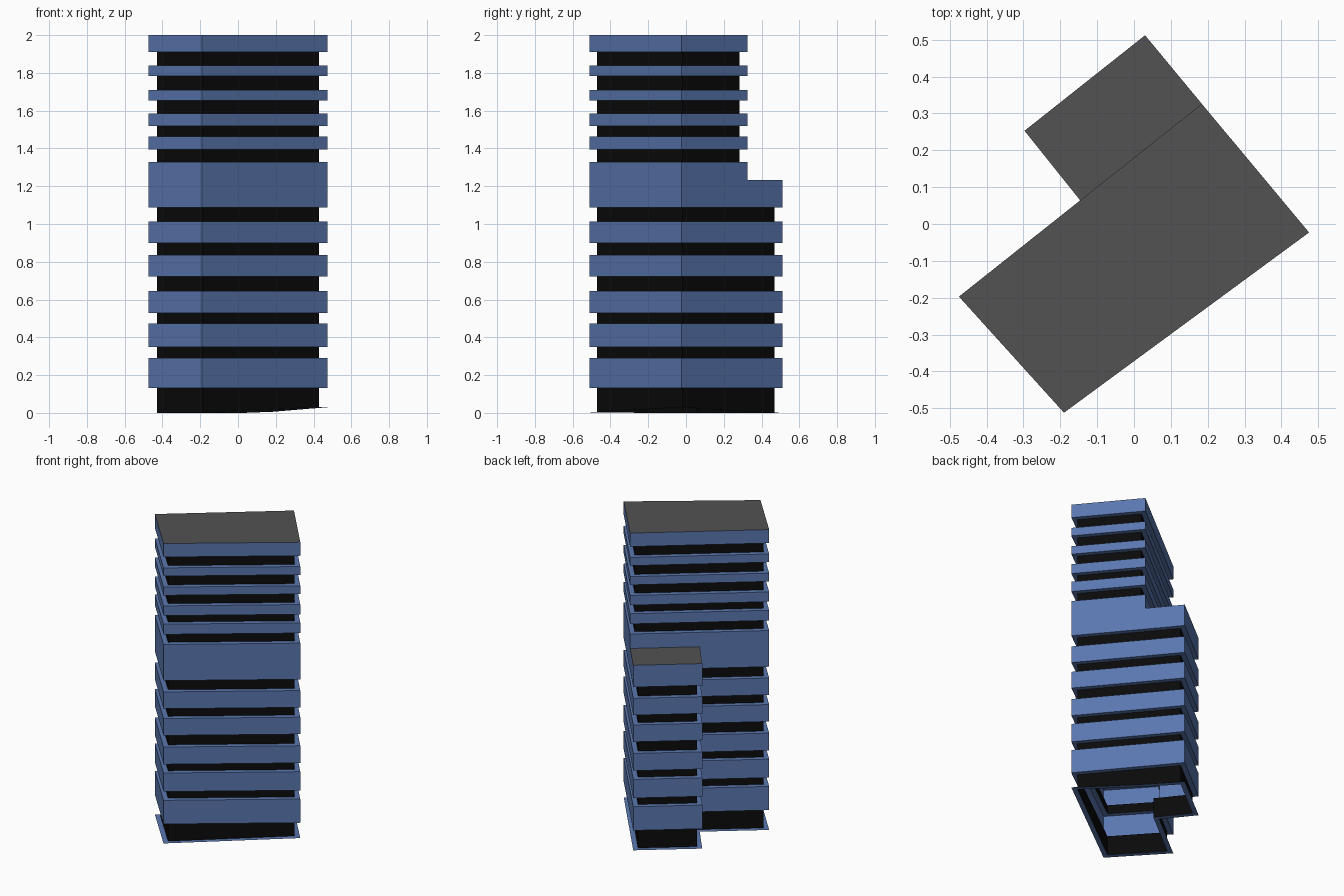
import bpy
from mathutils import Vector

if "Cube" in bpy.data.objects:
    bpy.data.objects.remove(bpy.data.objects["Cube"])


def material(name, r, g, b):
    m = bpy.data.materials.new(name)
    m.diffuse_color = (r, g, b, 1)
    m.use_nodes = True
    m.node_tree.nodes["Principled BSDF"].inputs["Base Color"].default_value = m.diffuse_color
    return m


BLUE = material("blue cladding", 0.102, 0.185, 0.43)
BLACK = material("black glazing", 0.003, 0.003, 0.003)
GREY = material("grey roofing", 0.085, 0.085, 0.085)

# Plan corners, counter-clockwise
A, B, C, D = (-0.475, -0.197), (-0.19, -0.512), (0.475, -0.023), (0.184, 0.326)
E, G, F = (0.03, 0.512), (-0.297, 0.253), (-0.146, 0.064)
LOWER = [A, B, C, D, E, G, F]
UPPER = [A, B, C, D]
INSET = 0.031
GROUND = {C: 0.03, D: 0.006, B: 0.003}     # slight rise of the site at one corner


def inset(plan, d):
    """Move every side of the plan inward by d, with mitred corners."""
    pts = [Vector(p) for p in plan]
    out = []
    for i, p in enumerate(pts):
        e1 = (p - pts[i - 1]).normalized()
        e2 = (pts[(i + 1) % len(pts)] - p).normalized()
        n1, n2 = Vector((-e1.y, e1.x)), Vector((-e2.y, e2.x))
        out.append(p + (n1 + n2) * d / (1 + n1.dot(n2)))
    return out


def add_mesh(name, verts, faces, mat):
    me = bpy.data.meshes.new(name)
    me.from_pydata(verts, [], faces)
    me.materials.append(mat)
    ob = bpy.data.objects.new(name, me)
    bpy.context.collection.objects.link(ob)
    return ob


def shell(name, plan, rows, mat):
    """Open skin round the plan; rows are (height, inset), bottom first."""
    n, verts, faces = len(plan), [], []
    for z, d in rows:
        for p, q in zip(plan, inset(plan, d)):
            verts.append((q.x, q.y, GROUND.get(p, 0) if z == 0 else z))
    for r in range(len(rows) - 1):
        for i in range(n):
            j = (i + 1) % n
            faces.append((r * n + i, r * n + j, (r + 1) * n + j, (r + 1) * n + i))
    return add_mesh(name, verts, faces, mat)


def roof(name, plan, z):
    add_mesh(name, [(x, y, z) for x, y in plan], [tuple(range(len(plan)))], GREY)


def storeys(label, plan, start, bands):
    """Alternate recessed glazing with projecting bands."""
    z = start
    for i, (lo, hi) in enumerate(bands, 1):
        shell(f"{label}_glazing_{i}", plan, [(z, INSET), (lo, INSET)], BLACK)
        rows = [(lo, INSET), (lo, 0), (hi, 0)]
        if i < len(bands):
            rows.append((hi, INSET))       # ledge; the last band meets a roof
        shell(f"{label}_band_{i}", plan, rows, BLUE)
        z = hi


# Ground-level ledge
shell("base_ledge", LOWER, [(0, 0), (0, INSET)], BLUE)

# L-shaped lower floors and the wing roof
storeys("lower", LOWER, 0, [(0.132, 0.29), (0.348, 0.472), (0.53, 0.645),
                            (0.722, 0.835), (0.90, 1.012), (1.087, 1.232)])
roof("wing_roof", [F, D, E, G], 1.232)

# Parapet where the tower rises past the wing
shell("setback_band", UPPER, [(1.232, 0), (1.328, 0), (1.328, INSET)], BLUE)

# Rectangular upper floors and the main roof
storeys("upper", UPPER, 1.328, [(1.395, 1.463), (1.52, 1.585), (1.655, 1.71),
                                (1.783, 1.838), (1.91, 2.0)])
roof("main_roof", UPPER, 2.0)
